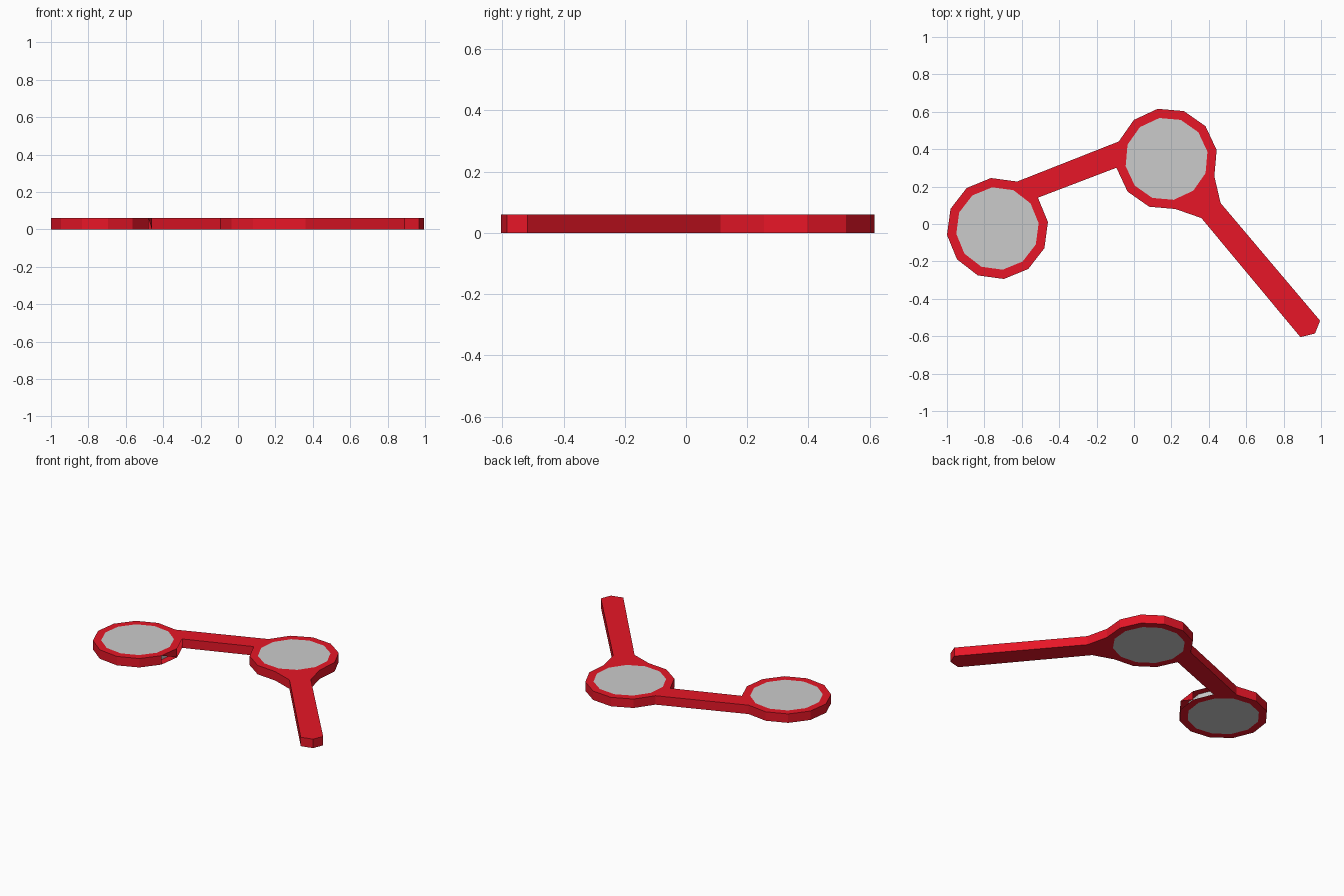
import bpy, bmesh
from math import cos, sin, radians

if "Cube" in bpy.data.objects:
    bpy.data.objects.remove(bpy.data.objects["Cube"])

H = 0.06             # thickness of the whole model
R_OUT, R_IN = 0.272, 0.222
LEFT, LEFT_TURN = (-0.73, -0.024), 7.3
RIGHT, RIGHT_TURN = (0.174, 0.348), 10

red = bpy.data.materials.new("red")
red.diffuse_color = (0.8, 0.008, 0.02, 1)
red.use_nodes = True
red.node_tree.nodes["Principled BSDF"].inputs["Base Color"].default_value = red.diffuse_color


def pt(c, r, deg):
    return (c[0] + r * cos(radians(deg)), c[1] + r * sin(radians(deg)))


def circle(c, r, turn):
    return [pt(c, r, turn + 30 * k) for k in range(12)]


def finish(name, bm, mat=None):
    me = bpy.data.meshes.new(name)
    bm.to_mesh(me)
    bm.free()
    ob = bpy.data.objects.new(name, me)
    bpy.context.collection.objects.link(ob)
    if mat:
        me.materials.append(mat)
    return ob


def levels(bm, pts):
    return [[bm.verts.new((x, y, z)) for x, y in pts] for z in (0, H)]


# Flat plate extruded from a counter-clockwise outline
def plate(name, pts, mat=None, open_sides=()):
    bm = bmesh.new()
    lo, hi = levels(bm, pts)
    bm.faces.new(hi)
    bm.faces.new(lo[::-1])
    n = len(pts)
    for i in range(n):
        if i not in open_sides:
            j = (i + 1) % n
            bm.faces.new((lo[i], lo[j], hi[j], hi[i]))
    return finish(name, bm, mat)


# Twelve-sided rim; walls hidden by an arm, or open, are left out
def rim(name, c, turn, open_sides, half_side=None):
    bm = bmesh.new()
    lo, hi = levels(bm, circle(c, R_OUT, turn))
    li, hi_in = levels(bm, circle(c, R_IN, turn))
    for i in range(12):
        j = (i + 1) % 12
        bm.faces.new((hi[i], hi[j], hi_in[j], hi_in[i]))
        bm.faces.new((lo[j], lo[i], li[i], li[j]))
        if i == half_side:
            bm.faces.new((lo[j], hi[j], hi[i]))
        elif i not in open_sides:
            bm.faces.new((lo[i], lo[j], hi[j], hi[i]))
    return finish(name, bm, red)


# Left and right rims (the left one has a small opening beside the bridge)
rim("left_rim", LEFT, LEFT_TURN, (0, 1), half_side=11)
rim("right_rim", RIGHT, RIGHT_TURN, (5, 9, 10))

# Lenses
plate("left_lens", circle(LEFT, R_IN, LEFT_TURN))
plate("right_lens", circle(RIGHT, R_IN, RIGHT_TURN))

# Bridge between the rims
plate("bridge", [pt(LEFT, R_OUT, 67.3), pt(LEFT, R_OUT, 37.3),
                 pt(RIGHT, R_OUT, 190), pt(RIGHT, R_OUT, 160)],
      red, open_sides=(0, 2))

# Handle flaring into the right rim
plate("handle", [pt(RIGHT, R_OUT, 310), pt(RIGHT, R_OUT, 280), (0.36, 0.032),
                 (0.89, -0.605), (0.968, -0.585), (0.995, -0.517),
                 (0.463, 0.112), pt(RIGHT, R_OUT, 340)],
      red, open_sides=(0, 7))
